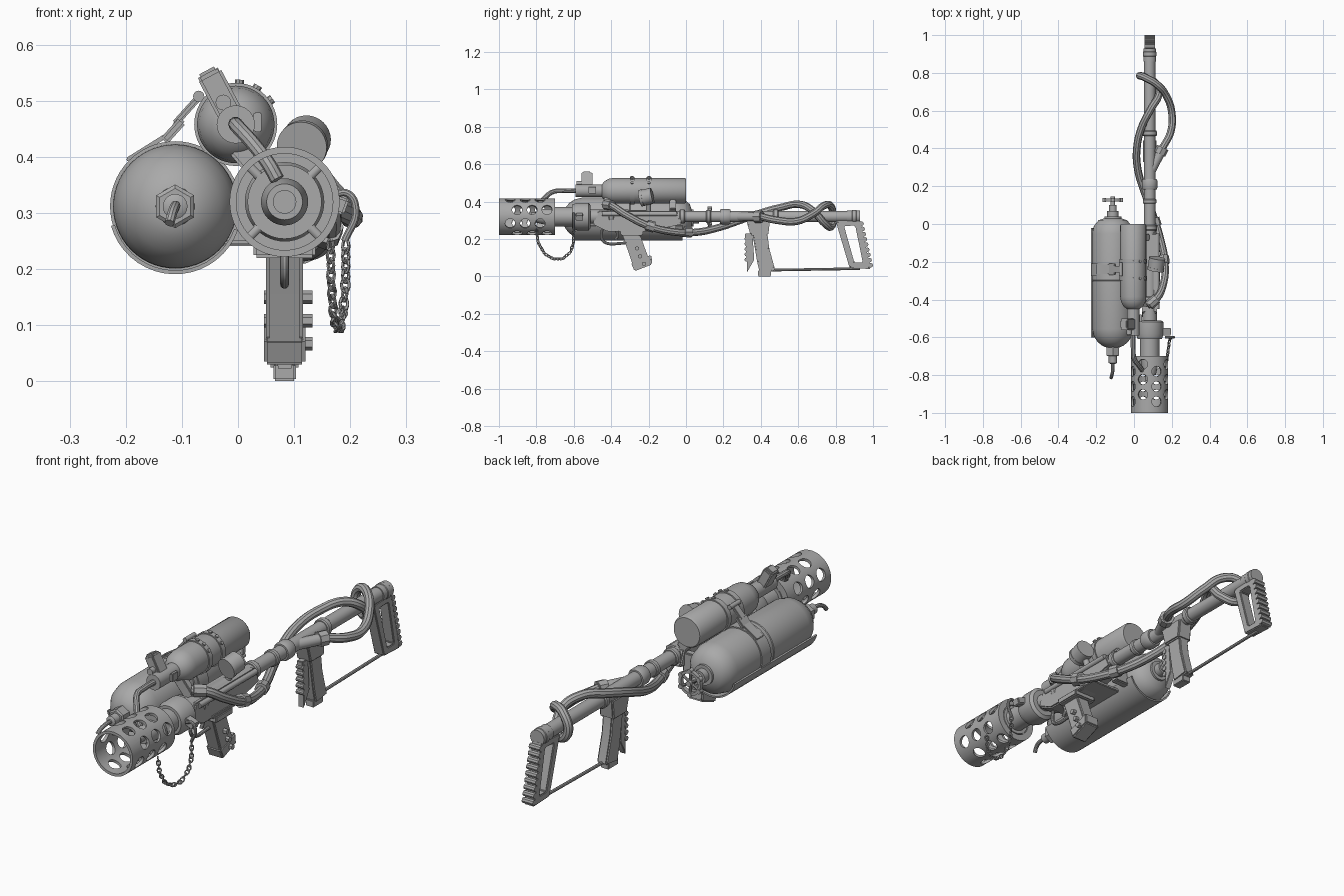
import bpy, bmesh, math
from mathutils import Vector, Matrix

if "Cube" in bpy.data.objects:
    bpy.data.objects.remove(bpy.data.objects["Cube"])

steel = bpy.data.materials.new("plain_grey")
steel.use_nodes = True
GREY = (0.4, 0.4, 0.4, 1)
steel.diffuse_color = GREY
steel.node_tree.nodes["Principled BSDF"].inputs["Base Color"].default_value = GREY

BX, BZ = 0.083, 0.32      # barrel axis
TX, TZ = -0.112, 0.312    # large tank axis
SX, SZ = -0.004, 0.458    # small tank axis


def finish(name, bm, smooth=True):
    bmesh.ops.recalc_face_normals(bm, faces=bm.faces)
    me = bpy.data.meshes.new(name)
    bm.to_mesh(me)
    bm.free()
    ob = bpy.data.objects.new(name, me)
    bpy.context.collection.objects.link(ob)
    me.materials.append(steel)
    if smooth:
        bpy.ops.object.select_all(action='DESELECT')
        ob.select_set(True)
        bpy.context.view_layer.objects.active = ob
        bpy.ops.object.shade_smooth_by_angle(angle=math.radians(35))
    return ob


def lathe(name, x, z, profile, seg=40, closed=False):
    """Revolve (y, radius) pairs about an axis parallel to y."""
    bm = bmesh.new()
    rings = []
    for y, r in profile:
        rings.append([bm.verts.new((x + r * math.sin(a), y, z + r * math.cos(a)))
                      for a in (math.tau * i / seg for i in range(seg))])
    pairs = list(zip(rings, rings[1:]))
    if closed:
        pairs.append((rings[-1], rings[0]))
    else:
        bm.faces.new(rings[0])
        bm.faces.new(rings[-1])
    for a, b in pairs:
        for i in range(seg):
            j = (i + 1) % seg
            bm.faces.new((a[i], a[j], b[j], b[i]))
    return finish(name, bm)


def add_rod(bm, p, q, r, seg=16):
    p, q = Vector(p), Vector(q)
    d = q - p
    m = Matrix.Translation((p + q) / 2) @ d.to_track_quat('Z', 'Y').to_matrix().to_4x4()
    bmesh.ops.create_cone(bm, cap_ends=True, segments=seg, radius1=r, radius2=r,
                          depth=d.length, matrix=m)


def rod(name, p, q, r, seg=16):
    bm = bmesh.new()
    add_rod(bm, p, q, r, seg)
    return finish(name, bm)


def box(name, centre, size, tilt=0, axis='Y', bevel=0.005):
    bm = bmesh.new()
    bmesh.ops.create_cube(bm, size=1, matrix=Matrix.Translation(centre)
                          @ Matrix.Rotation(math.radians(tilt), 4, axis)
                          @ Matrix.Diagonal((*size, 1)))
    if bevel:
        bmesh.ops.bevel(bm, geom=bm.edges[:], offset=bevel, segments=2, affect='EDGES')
    return finish(name, bm)


def prism(name, outline, width, hole=None, x=BX, bevel=0.006):
    """Extrude a (y, z) outline across x, with an optional matching inner outline."""
    bm = bmesh.new()

    def ring(pts, dx):
        return [bm.verts.new((x + dx, y, z)) for y, z in pts]
    sides = [(ring(outline, s), ring(hole, s) if hole else None)
             for s in (-width / 2, width / 2)]
    n = len(outline)
    for o, h in sides:
        if hole:
            for i in range(n):
                j = (i + 1) % n
                bm.faces.new((o[i], o[j], h[j], h[i]))
        else:
            bm.faces.new(o)
    for a, b in zip(*sides):
        if a:
            for i in range(n):
                j = (i + 1) % n
                bm.faces.new((a[i], a[j], b[j], b[i]))
    bmesh.ops.recalc_face_normals(bm, faces=bm.faces)
    bmesh.ops.bevel(bm, geom=bm.edges[:], offset=bevel, segments=2, affect='EDGES')
    return finish(name, bm)


def baked(ob):
    """Replace an object by its evaluated mesh."""
    me = bpy.data.meshes.new_from_object(ob.evaluated_get(bpy.context.evaluated_depsgraph_get()))
    name = ob.name
    bpy.data.objects.remove(ob)
    bm = bmesh.new()
    bm.from_mesh(me)
    return finish(name, bm)


def hose(name, pts, r):
    cu = bpy.data.curves.new(name, 'CURVE')
    cu.dimensions = '3D'
    cu.bevel_depth, cu.bevel_resolution, cu.use_fill_caps = r, 3, True
    cu.resolution_u = 8
    sp = cu.splines.new('BEZIER')
    sp.bezier_points.add(len(pts) - 1)
    for b, p in zip(sp.bezier_points, pts):
        b.co = p
        b.handle_left_type = b.handle_right_type = 'AUTO'
    ob = bpy.data.objects.new(name, cu)
    bpy.context.collection.objects.link(ob)
    bpy.context.view_layer.update()
    return baked(ob)


def around(x, z, r, deg, y):
    a = math.radians(deg)
    return Vector((x + r * math.sin(a), y, z + r * math.cos(a)))


# Perforated muzzle shroud
shroud = lathe("muzzle_shroud", BX, BZ, [(-1, .098), (-.7, .098), (-.7, .086), (-1, .086)], 64, True)
bm = bmesh.new()
for k in range(8):
    for i in range(3):
        y = -.94 + .08 * i + .037 * (k % 2)
        a = 22.5 + 45 * k
        add_rod(bm, around(BX, BZ, .07, a, y), around(BX, BZ, .12, a, y), .027, 24)
cutter = finish("hole_cutter", bm)
cutter.hide_render = True
mod = shroud.modifiers.new("holes", 'BOOLEAN')
mod.object, mod.operation, mod.solver = cutter, 'DIFFERENCE', 'EXACT'
bpy.context.view_layer.update()
baked(shroud)
bpy.data.objects.remove(cutter)

# Nozzle, spokes and barrel
lathe("nozzle", BX, BZ, [(-.8, .02), (-.8, .032), (-.76, .042), (-.72, .042), (-.72, .066), (-.7, .066),
                         (-.7, .052), (-.61, .052), (-.61, .064), (-.58, .074), (-.52, .074), (-.51, .06),
                         (-.51, .038), (-.2, .036), (-.2, .03), (.91, .03)])
lathe("nozzle_tip", BX, BZ, [(-.83, .012), (-.83, .021), (-.78, .021)], 24)
for a in (45, 135, 225, 315):
    rod("shroud_spoke", around(BX, BZ, .04, a, -.71), around(BX, BZ, .092, a, -.71), .009)
lathe("shroud_rear_ring", BX, BZ, [(-.715, .07), (-.715, .09), (-.7, .09), (-.7, .07)], 48, True)
for y, w, r in ((-.4, .03, .044), (-.02, .03, .038), (.12, .025, .036), (.21, .055, .041),
                (.48, .03, .038), (.9, .03, .036)):
    lathe("barrel_collar", BX, BZ, [(y - w / 2, r - .004), (y - w / 3, r), (y + w / 3, r), (y + w / 2, r - .004)])

# Large tank with cradle, band and valves
lathe("large_tank", TX, TZ, [(-.655, .03), (-.645, .055), (-.625, .08), (-.595, .1), (-.555, .11), (-.303, .111),
                             (-.3, .108), (-.297, .111), (-.05, .11), (-.01, .1), (.02, .075), (.035, .03)], 56)
lathe("tank_band", TX, TZ, [(-.275, .108), (-.275, .116), (-.21, .116), (-.21, .108)], 56, True)
lathe("front_nut", TX, TZ, [(-.7, .032), (-.695, .039), (-.65, .039)], 6)
lathe("front_neck", TX, TZ, [(-.74, .014), (-.735, .022), (-.7, .022), (-.665, .03), (-.64, .04)], 24)
hose("front_spout", [(TX, -.73, TZ), (TX, -.77, TZ), (TX - .005, -.8, TZ - .012), (TX - .01, -.815, TZ - .03)], .009)
lathe("rear_neck", TX, TZ, [(.02, .045), (.04, .045), (.04, .03), (.07, .03), (.07, .02), (.1, .02), (.1, .012), (.145, .012)], 24)
lathe("valve_wheel", TX, TZ, [(.118, .042), (.118, .054), (.136, .054), (.136, .042)], 32, True)
for k in range(6):
    rod("wheel_spoke", (TX, .127, TZ), around(TX, TZ, .046, 60 * k, .127), .006, 8)
    rod("wheel_lobe", around(TX, TZ, .052, 60 * k, .116), around(TX, TZ, .052, 60 * k, .138), .01, 12)
bm = bmesh.new()
arc = []
for r in (.112, .119):
    arc.append([[bm.verts.new(around(TX, TZ - .002, r, 110 + 8 * i, y)) for i in range(19)] for y in (-.6, -.02)])
(inner_a, inner_b), (outer_a, outer_b) = arc
for a, b in ((inner_a, inner_b), (outer_a, outer_b), (inner_a, outer_a), (inner_b, outer_b)):
    for i in range(18):
        bm.faces.new((a[i], a[i + 1], b[i + 1], b[i]))
for e in (0, -1):
    bm.faces.new((inner_a[e], inner_b[e], outer_b[e], outer_a[e]))
finish("tank_cradle", bm)

# Small tank, its clamps and strap
lathe("small_tank", SX, SZ, [(-.5, .02), (-.455, .02), (-.45, .034), (-.435, .052), (-.41, .065), (-.385, .069),
                             (-.008, .069), (0, .064)], 48)
for y in (-.3, -.21):
    lathe("small_tank_clamp", SX, SZ, [(y, .067), (y, .074), (y + .025, .074), (y + .025, .067)], 48, True)
    for a in (5, 30, 55):
        rod("clamp_stud", around(SX, SZ, .07, a, y + .012), around(SX, SZ, .08, a, y + .012), .008, 8)
box("strap_plate", (-.16, -.24, .418), (.09, .05, .008), -32, bevel=.002)
box("strap_buckle", (-.115, -.24, .447), (.05, .06, .016), -48, bevel=.004)
box("strap_upper", (-.09, -.24, .484), (.07, .035, .012), -48, bevel=.003)
rod("strap_pin", (-.07, -.275, .508), (-.07, -.205, .508), .01)

# Valve block on the small tank and feed pipe into the shroud
box("valve_block", (-.026, -.53, .5), (.045, .06, .11), -28)
box("valve_cap", (-.049, -.53, .541), (.04, .045, .03), -28)
rod("valve_body", (SX, -.59, SZ), (SX, -.44, SZ), .034, 24)
rod("valve_knob", (-.026, -.585, .497), (-.026, -.5, .497), .014)
box("valve_lever", (.035, -.5, .462), (.014, .04, .035), bevel=.002)
hose("feed_pipe", [(SX, -.57, SZ), (SX, -.66, SZ), (SX + .004, -.71, SZ - .005),
                   (.03, -.755, .42), (.056, -.785, .385), (.07, -.79, .36)], .013)

# Pressure gauge
rod("gauge", (.115, -.235, .42), (.123, -.18, .432), .043, 32)
rod("gauge_rim", (.1135, -.245, .418), (.116, -.23, .421), .045, 32)
rod("gauge_stem", (.115, -.2, .42), (.09, -.2, .34), .014)

# Receiver and brackets joining tanks to barrel
prism("receiver", [(-.5, .28), (-.47, .35), (-.05, .35), (-.02, .28), (-.2, .24), (-.42, .24)], .08)
for y in (-.42, -.07):
    box("tank_bracket", (-.015, y, .29), (.14, .035, .09))
    box("upper_bracket", (.035, y, .385), (.05, .035, .1), -40)
box("base_plate", (.045, -.24, .248), (.17, .24, .014), bevel=.003)
rod("side_rail", (.122, -.45, .335), (.122, -.05, .335), .012)

# Front grip, trigger and guard
prism("front_grip", [(-.35, .25), (-.24, .265), (-.245, .22), (-.19, .07), (-.275, .035), (-.325, .18)], .066)
prism("grip_base", [(-.295, .075), (-.185, .115), (-.18, .065), (-.275, .028)], .074)
box("grip_collar", (BX, -.29, .235), (.11, .12, .03))
for y, z in ((-.225, .067), (-.262, .15), (-.245, .108)):
    rod("grip_screw", (BX - .037, y, z), (BX + .05, y, z), .012, 6)
hose("trigger_guard", [(BX, -.45, .25), (BX, -.447, .195), (BX, -.42, .177), (BX, -.35, .177), (BX, -.315, .18)], .008)
hose("trigger", [(BX, -.375, .25), (BX, -.365, .22), (BX, -.378, .195)], .008)

# Rear grip and lever
prism("rear_grip_mount", [(.32, .31), (.45, .31), (.44, .22), (.345, .22)], .07)
prism("rear_grip", [(.355, .23), (.435, .23), (.445, .15), (.478, .03), (.395, .018), (.38, .08)], .05)
box("rear_grip_foot", (BX, .42, .016), (.04, .07, .03), bevel=.003)
prism("rear_lever", [(.315, .23), (.355, .23), (.365, .09), (.325, .02), (.325, .08)], .03, bevel=.003)
for i in range(5):
    rod("lever_rib", (BX - .018, .324, .09 + .028 * i), (BX + .018, .324, .09 + .028 * i), .011, 10)

# Skeleton stock with ribbed butt and lower strut
prism("stock_frame", [(.8, .298), (.93, .305), (.988, .04), (.875, .045)], .05,
      [(.845, .27), (.905, .272), (.945, .075), (.9, .075)], bevel=.004)
for i in range(9):
    y, z = .938 + .0062 * i, .282 - .0278 * i
    rod("butt_rib", (BX - .027, y, z), (BX + .027, y, z), .0125, 8)
rod("stock_end_cap", (BX, .86, BZ), (BX, .93, BZ), .034, 24)
rod("lower_strut", (BX, .4, .033), (BX, .93, .042), .007, 8)

# Side branch and the long looping hose
rod("branch_pipe", (.085, .27, .32), (.155, .405, .32), .024)
rod("branch_nut", (.135, .37, .32), (.152, .405, .32), .033, 8)
hose("long_hose", [(.07, -.43, .385), (.115, -.4, .38), (.155, -.32, .33), (.163, -.2, .27), (.14, -.08, .24),
                   (.1, .05, .236), (.055, .17, .26), (.02, .29, .3), (.015, .4, .34), (.04, .51, .37),
                   (.09, .61, .385), (.13, .68, .35), (.12, .74, .285), (.07, .775, .265), (.03, .785, .315),
                   (.06, .775, .375), (.12, .74, .38), (.17, .68, .335), (.2, .59, .295), (.195, .49, .3),
                   (.15, .4, .32)], .02)
rod("hose_nut", (.158, -.21, .275), (.156, -.17, .263), .03, 8)
rod("hose_nut", (.12, -.01, .238), (.107, .03, .237), .028, 8)
rod("hose_nut", (.08, -.43, .385), (.12, -.395, .38), .028, 8)

# Chain with its hangers
hose("chain_hanger", [(.165, -.6, .33), (.195, -.6, .335), (.21, -.6, .305), (.19, -.6, .25)], .007)
box("chain_lug", (.165, -.57, .32), (.06, .04, .03), 20, bevel=.004)
path = [Vector(p) for p in ((.165, -.8, .25), (.166, -.79, .18), (.17, -.755, .12), (.175, -.71, .094),
                            (.182, -.66, .094), (.188, -.617, .13), (.192, -.602, .18), (.192, -.6, .25))]
bm = bmesh.new()
for a, b in zip(path, path[1:]):
    n = max(2, round((b - a).length / .019))
    rot = (b - a).to_track_quat('X', 'Z').to_matrix().to_4x4()
    for i in range(n):
        m = (Matrix.Translation(a.lerp(b, (i + .5) / n)) @ rot
             @ Matrix.Rotation(math.radians(45 + 90 * (i % 2)), 4, 'X'))
        ring = [m @ Vector((.013 * math.cos(t), .008 * math.sin(t), 0))
                for t in (math.tau * j / 8 for j in range(8))]
        for p, q in zip(ring, ring[1:] + ring[:1]):
            add_rod(bm, p, q, .003, 5)
finish("chain", bm)
